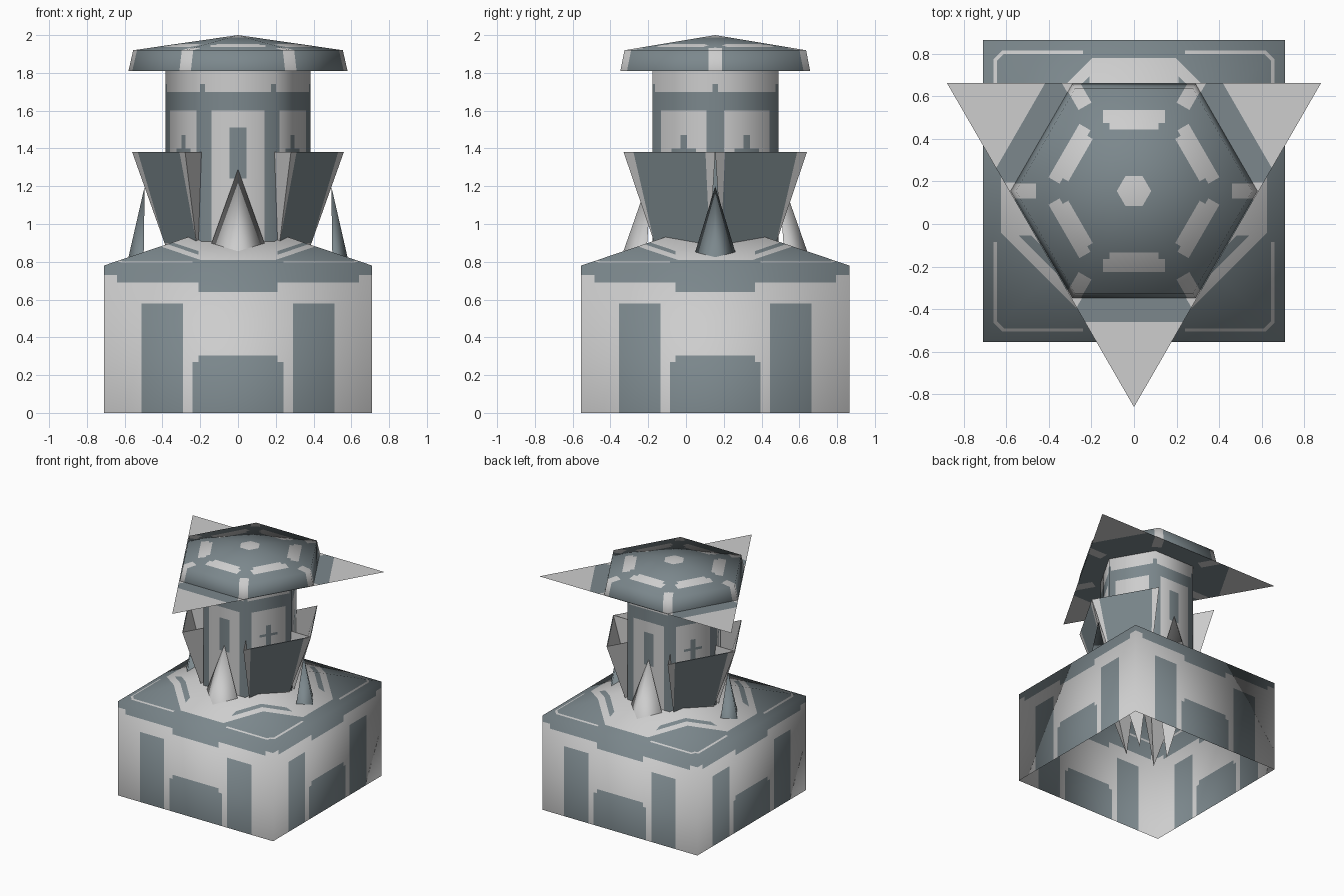
import bpy, bmesh
from math import sin, cos, radians, atan2, pi, sqrt
from mathutils import Vector, Matrix

cube = bpy.data.objects.get("Cube")
if cube:
    bpy.data.objects.remove(cube)

CENTRE = Vector((0, 0.155, 0))


def material(name, rgb):
    m = bpy.data.materials.new(name)
    m.use_nodes = True
    m.diffuse_color = (*rgb, 1)
    m.node_tree.nodes["Principled BSDF"].inputs["Base Color"].default_value = (*rgb, 1)
    return m


SLATE = material("slate blue grey", (0.20, 0.245, 0.265))
PALE = material("pale grey", (0.61, 0.61, 0.61))


def finish(bm, name):
    me = bpy.data.meshes.new(name)
    bm.to_mesh(me)
    bm.free()
    me.materials.append(SLATE)
    me.materials.append(PALE)
    ob = bpy.data.objects.new(name, me)
    ob.location = CENTRE
    bpy.context.collection.objects.link(ob)
    return ob


def cut(bm, point, normal):
    bmesh.ops.bisect_plane(bm, geom=bm.verts[:] + bm.edges[:] + bm.faces[:],
                           plane_co=point, plane_no=normal, dist=1e-5)


def cut_around(bm, sides, cuts):
    """Cut with upright planes repeated around the axis."""
    for angle, offsets in cuts:
        for k in range(sides):
            a = radians(angle + 360 * k / sides)
            d = Vector((cos(a), sin(a), 0))
            for off in offsets:
                cut(bm, d * off, d)


def side_coords(p, sides, first):
    """Distance along the nearest side's normal, and offset from its middle."""
    step = 2 * pi / sides
    a = atan2(p.y, p.x) - radians(first)
    a = a - round(a / step) * step
    r = sqrt(p.x ** 2 + p.y ** 2)
    return r * cos(a), abs(r * sin(a))


def corner_coords(d, u):
    """The same point measured along and across the nearest hexagon corner."""
    return d * cos(pi / 6) + u * sin(pi / 6), abs(d * sin(pi / 6) - u * cos(pi / 6))


def tilt_at(profile, z):
    for (_, z0, t0), (_, z1, t1) in zip(profile, profile[1:]):
        if z <= z1 + 1e-4:
            return t0 + (t1 - t0) * (z - z0) / (z1 - z0)
    return profile[-1][2]


def prism(name, sides, first, profile, cuts, heights, is_slate):
    """Many-sided body from (corner radius, z, normal tilt) rings, cut and coloured by rule."""
    bm = bmesh.new()
    rings = []
    for r, z, _ in profile:
        corners = [radians(first + 360 * (k + 0.5) / sides) for k in range(sides)]
        rings.append([bm.verts.new((r * cos(a), r * sin(a), z)) for a in corners])
    for low, high in zip(rings, rings[1:]):
        for k in range(sides):
            n = (k + 1) % sides
            bm.faces.new((low[k], low[n], high[n], high[k]))
    bmesh.ops.remove_doubles(bm, verts=bm.verts[:], dist=1e-4)
    cut_around(bm, sides, cuts)
    for z in heights:
        cut(bm, (0, 0, z), (0, 0, 1))
    for f in bm.faces:
        c = f.calc_center_median()
        f.material_index = 0 if is_slate(*side_coords(c, sides, first), c) else 1
        f.smooth = True
    ob = finish(bm, name)
    # Soft normals that blend evenly around the corners
    biggest = max(p[0] for p in profile)
    normals = [Vector((v.co.x / biggest, v.co.y / biggest, tilt_at(profile, v.co.z))).normalized()
               for v in ob.data.vertices]
    ob.data.normals_split_custom_set_from_vertices(normals)


# Square base with pillars, doorways and a shallow roof
def base_rule(d, u, p):
    z = p.z
    if z < 0.78 and d > 0.7:
        pillar = z < 0.58 and 0.29 < u < 0.51
        door = u < 0.24 and (z < 0.27 or (z < 0.305 and u < 0.21))
        band = z > 0.69 and (u < 0.64 or z > 0.73)
        return pillar or door or band or (z > 0.64 and u < 0.21)
    diagonal = (d + u) / sqrt(2)
    border = 0.645 < d < 0.66 and u > 0.24 and diagonal < 0.905
    if border or (0.888 < diagonal < 0.905 and d < 0.66):
        return False
    return d > 0.625 or diagonal > 0.58 or (0.49 < diagonal < 0.53 and u > 0.21)


prism("base", 4, 0, [(1.004, 0, 0), (1.004, 0.78, 0.7), (0, 1.02, 1)],
      [(0, (0.21, 0.24, 0.29, 0.51, 0.625, 0.64, 0.645, 0.66)),
       (45, (0.49, 0.53, 0.58, 0.888, 0.905))],
      (0.27, 0.305, 0.58, 0.64, 0.69, 0.73), base_rule)


# Six-sided tower with framed faces, tall slots front and back, small marks between
def tower_rule(d, u, p):
    z = p.z
    if z > 1.7:
        return u > 0.175 and z < 1.74
    if z > 1.6 or u > 0.14:
        return True
    if abs(p.x) < 0.14:
        return u < 0.045 and 1.24 < z < 1.51
    return (u < 0.02 and z < 1.47) or (u < 0.075 and 1.38 < z < 1.4)


prism("tower", 6, 30, [(0.385, 0.87, 0), (0.385, 1.81, 0)],
      [(0, (0.02, 0.045, 0.075, 0.14, 0.175))],
      (1.24, 1.38, 1.4, 1.47, 1.51, 1.6, 1.7, 1.74), tower_rule)


# Six-sided cap with pale bars on faces and corners
def cap_rule(d, u, p):
    along, across = corner_coords(d, u)
    bar = 0.29 < d < 0.38 and u < (0.145 if d > 0.32 else 0.115)
    return not (d < 0.07 or bar or (across < 0.035 and along > 0.46))


prism("cap", 6, 30, [(0.58, 1.81, 0), (0.555, 1.92, 0.8), (0, 2.0, 1)],
      [(30, (0.035, 0.07, 0.29, 0.32, 0.38)), (0, (0.115, 0.145, 0.46))], (), cap_rule)

# Thin triangular plate under the cap, pale at the tips and by the cap corners
bm = bmesh.new()
reach = 1.015
bm.faces.new([bm.verts.new((reach * cos(radians(a)), reach * sin(radians(a)), 1.81))
              for a in (-90, 30, 150)])
cut_around(bm, 6, [(30, (0.04, 0.615)), (0, (0.44,))])
for f in bm.faces:
    d, u = side_coords(f.calc_center_median(), 6, 30)
    along, across = corner_coords(d, u)
    f.material_index = 1 if d > 0.615 or (across < 0.04 and along > 0.44) else 0
finish(bm, "triangle_plate")


# Upturned three-sided cones, open on top, narrowing to a point inside the base
def panel(name, angle):
    bm = bmesh.new()
    top, low = (0.485, 1.38), (0.352, 0.9)

    def v(r, u, z):
        return bm.verts.new((r, u, z))
    ll, lr = v(low[0], -0.169, low[1]), v(low[0], 0.169, low[1])
    outer_l, inner_l, inner_r, outer_r = [v(top[0], u, top[1]) for u in (-0.28, -0.22, 0.22, 0.28)]
    tip, back = v(0.16, 0, 0.17), v(0.01, 0, top[1])
    bm.faces.new((ll, lr, inner_r, inner_l))
    for face in ((ll, inner_l, outer_l), (lr, outer_r, inner_r), (tip, lr, ll),
                 (tip, ll, outer_l, back), (tip, back, outer_r, lr)):
        bm.faces.new(face).material_index = 1
    bm.transform(Matrix.Rotation(radians(angle), 4, 'Z'))
    ob = finish(bm, name)
    mod = ob.modifiers.new("thickness", 'SOLIDIFY')
    mod.thickness = 0.006
    mod.material_offset = 1


for side, a in (("front_left", -30), ("back_left", 30), ("back_right", 150), ("front_right", -150)):
    panel(side + "_panel", a)


# Ridged spikes rising from the roof
def spike(name, angle, tip, ridge, shoulder, colour):
    bm = bmesh.new()
    r, u, z = shoulder
    t, o = bm.verts.new(tip), bm.verts.new(ridge)
    left, right = bm.verts.new((r, -u, z)), bm.verts.new((r, u, z))
    for tri in ((t, left, o), (t, o, right), (t, right, left)):
        face = bm.faces.new(tri)
        face.material_index = colour
        face.smooth = True
    bm.transform(Matrix.Rotation(radians(angle), 4, 'Z'))
    finish(bm, name)


for name, a in (("front_spike", -90), ("back_spike", 90)):
    spike(name, a, (0.334, 0, 1.29), (0.506, 0, 0.8), (0.366, 0.168, 0.82), 1)
for name, a in (("left_spike", 0), ("right_spike", 180)):
    spike(name, a, (0.494, 0, 1.2), (0.59, 0, 0.78), (0.5, 0.125, 0.79), 0)
